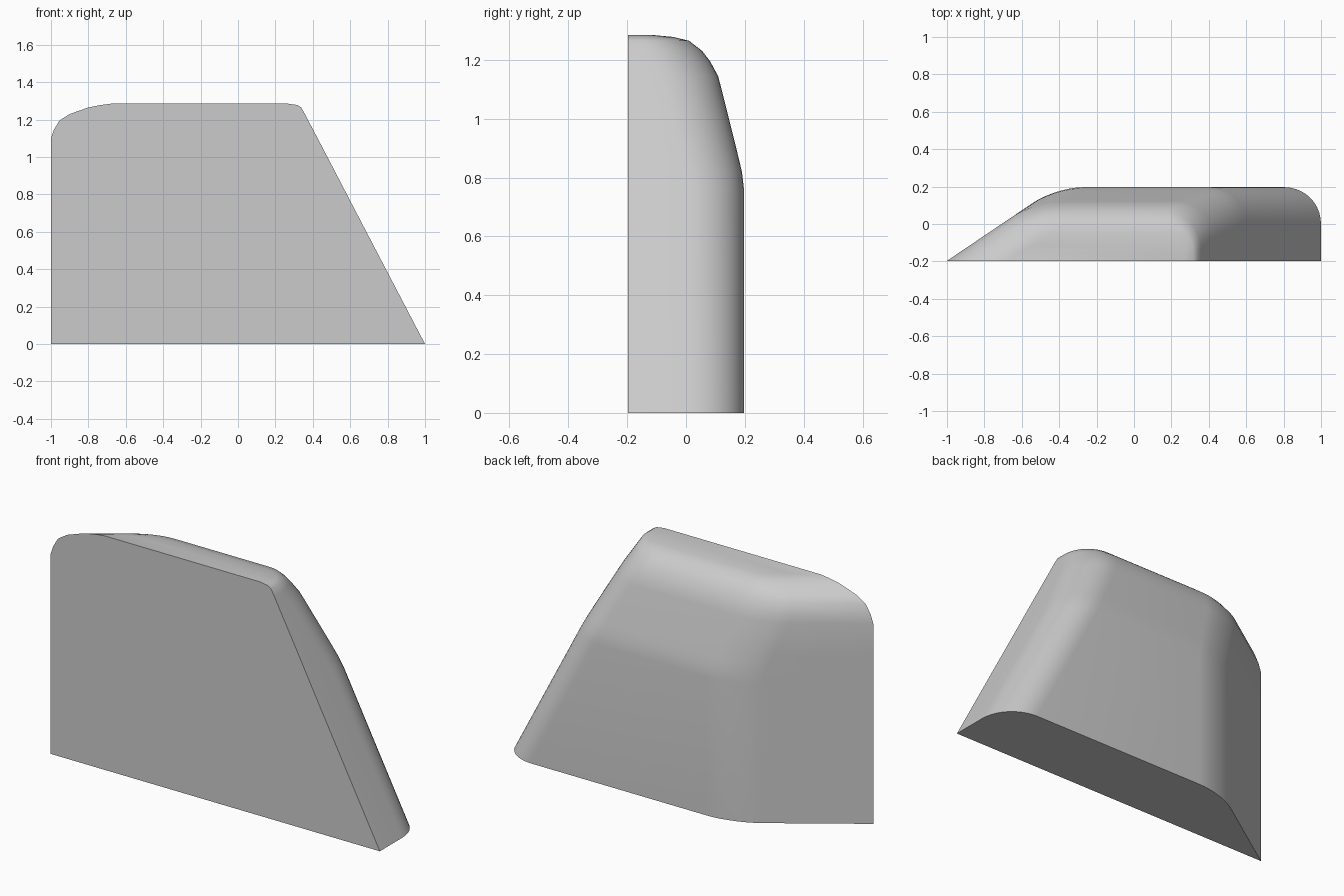
import bpy, bmesh, math
from mathutils import Vector

cube = bpy.data.objects.get("Cube")
if cube:
    bpy.data.objects.remove(cube, do_unlink=True)

FRONT = -0.197
LEAN = 0.675          # plan slope of the angled end wall
SEGMENTS = 10

grey = bpy.data.materials.new("plain grey")
grey.use_nodes = True
grey.diffuse_color = (0.6, 0.6, 0.6, 1)
grey.node_tree.nodes["Principled BSDF"].inputs["Base Color"].default_value = (0.6, 0.6, 0.6, 1)


def corner(start, peak, end):
    """Round off a plan corner with a near circular curve."""
    a, b = start.lerp(peak, 0.57), end.lerp(peak, 0.57)
    pts = []
    for i in range(SEGMENTS + 1):
        t = i / SEGMENTS
        s = 1 - t
        pts.append(start * s**3 + a * 3 * s * s * t + b * 3 * s * t * t + end * t**3)
    return pts


def section(x_min, x_max, back):
    """Plan outline: angled wall, back wall and slanted end wall."""
    depth = back - FRONT
    peak_a = Vector((x_min + depth / LEAN, back))
    peak_b = Vector((x_max, back))
    along = Vector((1, LEAN)).normalized()
    soft = min(0.15, depth * 0.5)
    turn = min(0.2, depth * 0.75)
    pts = [Vector((x_min, FRONT))]
    pts += corner(peak_a - along * soft, peak_a, peak_a + Vector((soft, 0)))
    pts += corner(peak_b - Vector((turn, 0)), peak_b, peak_b - Vector((0, turn)))
    pts.append(Vector((x_max, FRONT)))
    return pts


# height, angled wall start, slanted wall end, back depth
levels = [
    (0, -1, 1, 0.197), (0.76, -1, 0.603, 0.197), (0.82, -1, 0.572, 0.19),
    (0.87, -1, 0.546, 0.178), (0.92, -1, 0.52, 0.166), (1.1, -1, 0.426, 0.121),
    (1.145, -0.985, 0.402, 0.109), (1.195, -0.955, 0.376, 0.082),
    (1.23, -0.9, 0.358, 0.055), (1.265, -0.8, 0.338, 0.01),
    (1.278, -0.735, 0.318, -0.045), (1.285, -0.68, 0.27, -0.12),
]

# Loft the outlines, then close the bottom, top and flat front
bm = bmesh.new()
rings = [[bm.verts.new((p.x, p.y, z)) for p in section(a, b, back)]
         for z, a, b, back in levels]
for low, high in zip(rings, rings[1:]):
    for i in range(len(low) - 1):
        bm.faces.new((low[i], low[i + 1], high[i + 1], high[i]))
bm.faces.new(rings[0])
bm.faces.new(rings[-1])
bm.faces.new([r[0] for r in rings] + [r[-1] for r in reversed(rings)])
bmesh.ops.recalc_face_normals(bm, faces=bm.faces)

mesh = bpy.data.meshes.new("rounded_wedge_block")
bm.to_mesh(mesh)
bm.free()
mesh.materials.append(grey)
block = bpy.data.objects.new("rounded_wedge_block", mesh)
bpy.context.collection.objects.link(block)
bpy.context.view_layer.objects.active = block
block.select_set(True)
bpy.ops.object.shade_smooth_by_angle(angle=math.radians(32))
